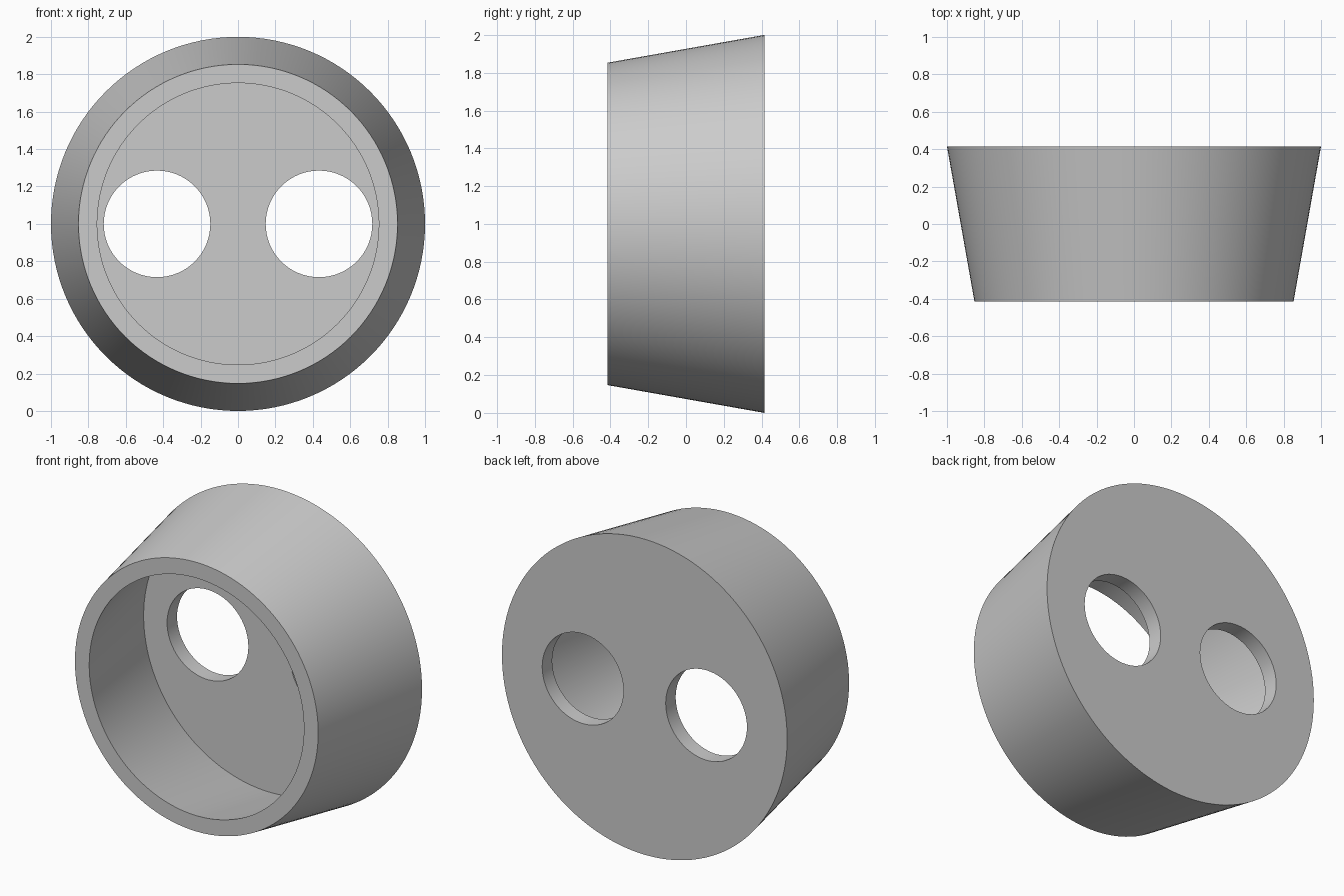
import bpy
import bmesh
from math import pi, radians
from mathutils import Matrix

default_cube = bpy.data.objects.get("Cube")
if default_cube:
    bpy.data.objects.remove(default_cube, do_unlink=True)

FRONT, BACK = -0.415, 0.415
FRONT_RADIUS, BACK_RADIUS = 0.853, 1.0
WALL = 0.1
HOLE_RADIUS, HOLE_X = 0.285, 0.433
CENTRE_Z = 1.0

grey = bpy.data.materials.new("plain grey")
grey.use_nodes = True
colour = (0.6, 0.6, 0.6, 1)
grey.diffuse_color = colour
grey.node_tree.nodes["Principled BSDF"].inputs["Base Color"].default_value = colour


def outer_radius(y):
    """Radius of the tapered body at depth y."""
    return FRONT_RADIUS + (BACK_RADIUS - FRONT_RADIUS) * (y - FRONT) / (BACK - FRONT)


def frustum(name, x, y0, y1, r0, r1, segments):
    """Closed cone section lying along the y axis."""
    bm = bmesh.new()
    place = Matrix.Translation((x, (y0 + y1) / 2, CENTRE_Z)) @ Matrix.Rotation(-pi / 2, 4, 'X')
    bmesh.ops.create_cone(bm, cap_ends=True, segments=segments, radius1=r0,
                          radius2=r1, depth=y1 - y0, matrix=place)
    bmesh.ops.recalc_face_normals(bm, faces=bm.faces)
    mesh = bpy.data.meshes.new(name)
    bm.to_mesh(mesh)
    bm.free()
    mesh.materials.append(grey)
    obj = bpy.data.objects.new(name, mesh)
    bpy.context.collection.objects.link(obj)
    return obj


# Tapered body
body = frustum("tapered_cup", 0, FRONT, BACK, FRONT_RADIUS, BACK_RADIUS, 128)

# Cavity parallel to the outer wall, open at the front, and two round holes in the floor
mouth, floor = FRONT - 0.2, BACK - WALL
cutters = [frustum("cavity_cutter", 0, mouth, floor,
                   outer_radius(mouth) - WALL, outer_radius(floor) - WALL, 128)]
for side, x in (("left", HOLE_X), ("right", -HOLE_X)):
    cutters.append(frustum(side + "_hole_cutter", x, floor - 0.1, BACK + 0.1,
                           HOLE_RADIUS, HOLE_RADIUS, 64))

bpy.ops.object.select_all(action='DESELECT')
bpy.context.view_layer.objects.active = body
body.select_set(True)
for cutter in cutters:
    cutter.hide_render = True
    cut = body.modifiers.new(cutter.name, 'BOOLEAN')
    cut.operation = 'DIFFERENCE'
    cut.solver = 'EXACT'
    cut.object = cutter
    bpy.ops.object.modifier_apply(modifier=cut.name)
    bpy.data.objects.remove(cutter, do_unlink=True)

# Smooth round walls with crisp rims
bpy.ops.object.shade_smooth_by_angle(angle=radians(30))
